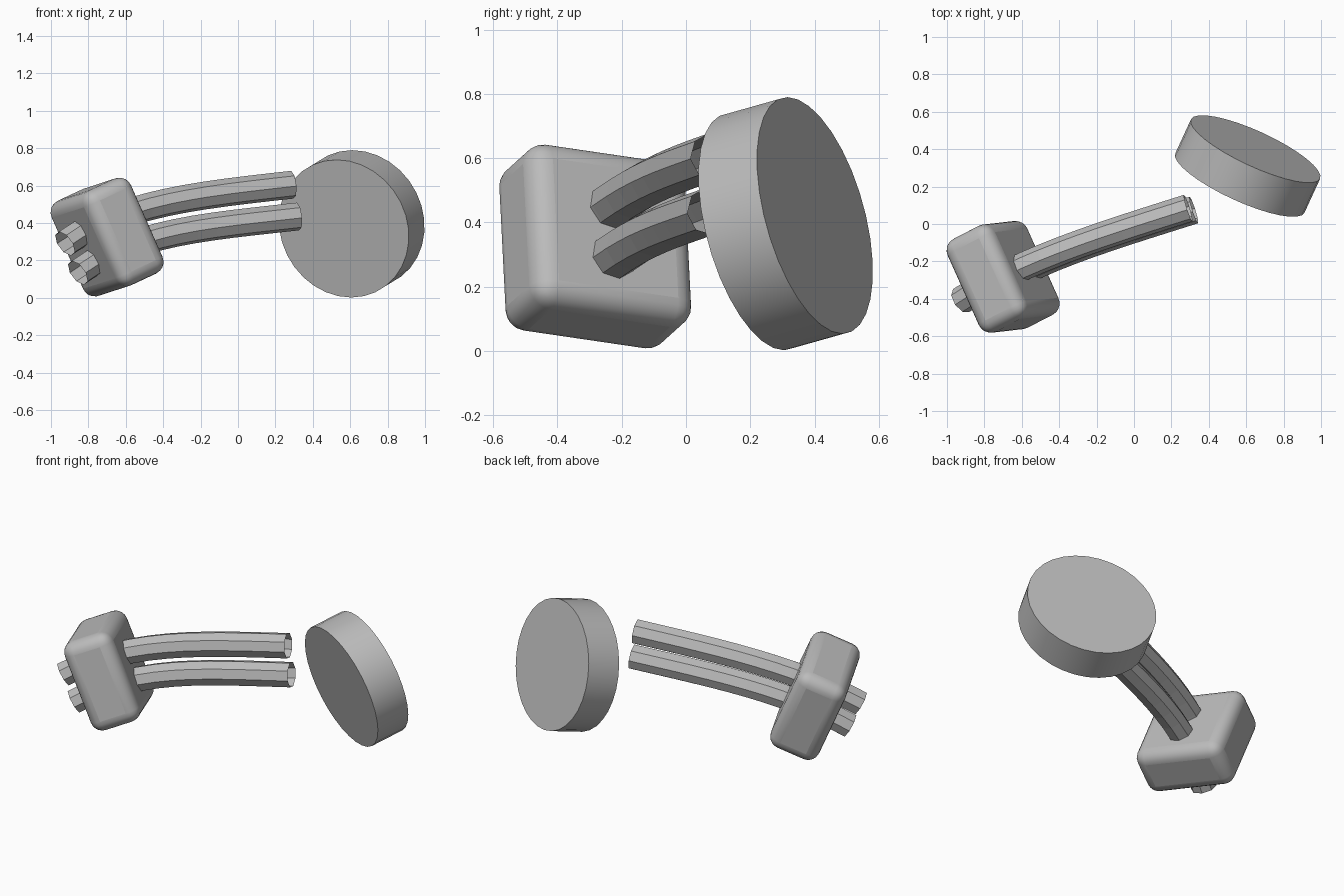
import bpy
import math
from mathutils import Matrix, Vector

if "Cube" in bpy.data.objects:
    bpy.data.objects.remove(bpy.data.objects["Cube"], do_unlink=True)

grey = bpy.data.materials.new("plain grey")
grey.use_nodes = True
grey.diffuse_color = (0.5, 0.5, 0.5, 1)
grey.node_tree.nodes["Principled BSDF"].inputs["Base Color"].default_value = (0.5, 0.5, 0.5, 1)


def finish(obj, name):
    obj.name = name
    obj.data.materials.clear()
    obj.data.materials.append(grey)
    return obj


# Tilted axes of the block: the tubes run through it along its thickness
height = Vector((-0.402, -0.046, 0.914)).normalized()
depth = Vector((-0.40, 0.906, -0.145))
depth = (depth - height * depth.dot(height)).normalized()
thick = depth.cross(height)

# Rounded block
bpy.ops.mesh.primitive_cube_add(size=1)
block = finish(bpy.context.object, "rounded_block")
block.data.transform(Matrix.Diagonal((0.30, 0.55, 0.555, 1)))
turn = Matrix((thick, depth, height)).transposed().to_4x4()
block.matrix_world = Matrix.Translation((-0.70, -0.2825, 0.325)) @ turn
bevel = block.modifiers.new("round", "BEVEL")
bevel.width = 0.07
bevel.segments = 5
bpy.ops.object.shade_smooth_by_angle(angle=math.radians(40))

# Thick disc
bpy.ops.mesh.primitive_cylinder_add(vertices=32, radius=0.38, depth=0.207)
disc = finish(bpy.context.object, "disc")
axis = Vector((0.405, 0.88, 0.248))
disc.rotation_euler = axis.to_track_quat("Z", "Y").to_euler()
disc.location = (0.608, 0.31, 0.396)
bpy.ops.object.shade_smooth_by_angle(angle=math.radians(30))


# Open eight-sided bent tubes
def tube(name, start, start_handle, end_handle, end):
    curve = bpy.data.curves.new(name, "CURVE")
    curve.dimensions = "3D"
    curve.bevel_depth = 0.075
    curve.bevel_resolution = 2
    curve.resolution_u = 12
    curve.use_fill_caps = False
    spline = curve.splines.new("BEZIER")
    spline.bezier_points.add(1)
    first, last = spline.bezier_points
    for point in (first, last):
        point.handle_left_type = point.handle_right_type = "FREE"
    first.co, first.handle_right = start, start_handle
    first.handle_left = start * 2 - start_handle
    last.co, last.handle_left = end, end_handle
    last.handle_right = end * 2 - end_handle
    spline.use_smooth = False
    obj = bpy.data.objects.new(name, curve)
    bpy.context.collection.objects.link(obj)
    bpy.ops.object.select_all(action="DESELECT")
    obj.select_set(True)
    bpy.context.view_layer.objects.active = obj
    bpy.ops.object.convert(target="MESH")
    finish(bpy.context.object, name)
    bpy.ops.object.shade_flat()


path = [Vector(p) for p in ((-0.925, -0.41, 0.29), (-0.62, -0.20, 0.51),
                            (-0.20, -0.07, 0.55), (0.29, 0.085, 0.605))]
near_drop = height * -0.17
far_drop = Vector((0.03, -0.01, -0.17))
tube("upper_tube", *path)
tube("lower_tube", path[0] + near_drop, path[1] + near_drop,
     path[2] + far_drop, path[3] + far_drop)
